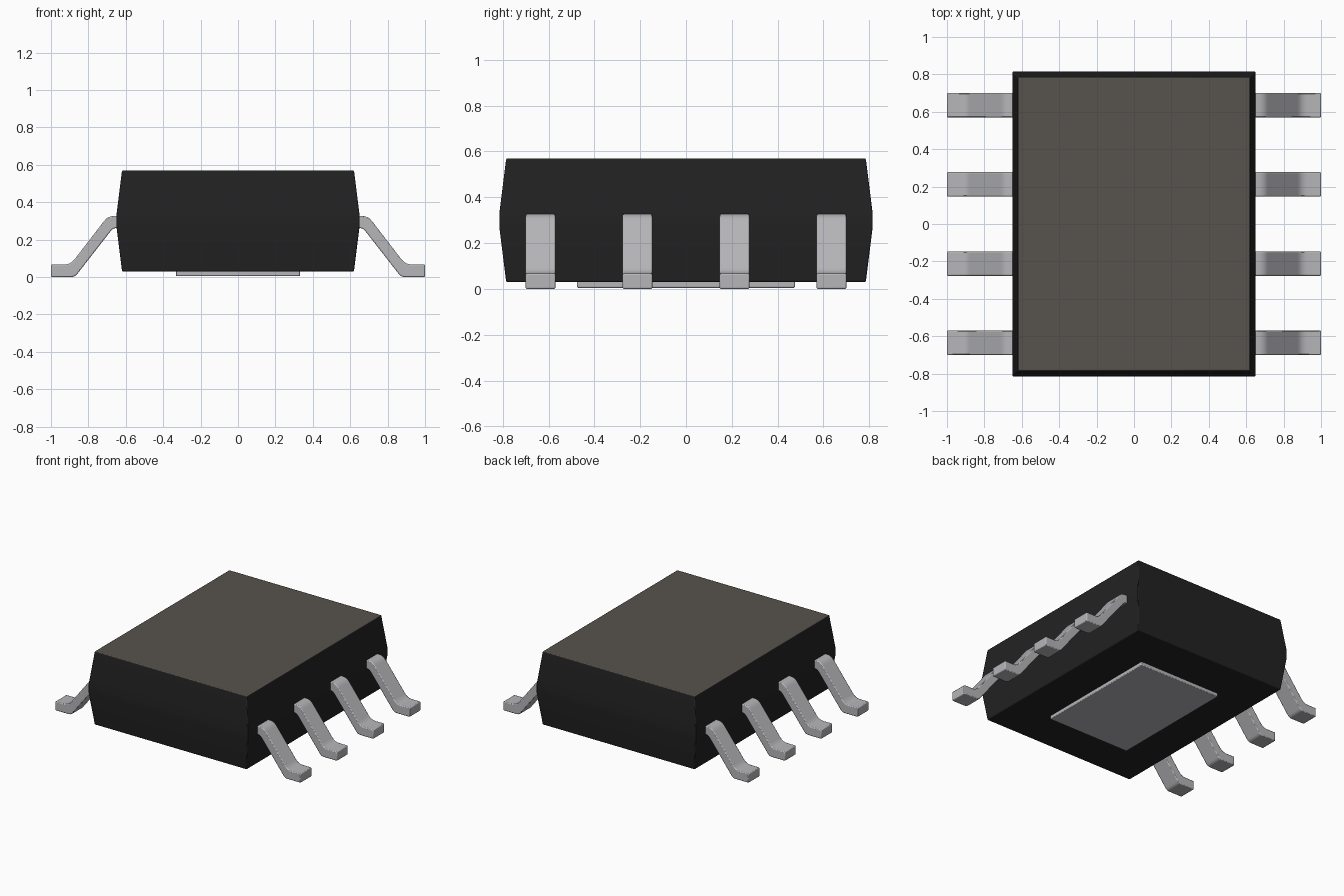
import bpy, bmesh, math
from mathutils import Vector

cube = bpy.data.objects.get("Cube")
if cube:
    bpy.data.objects.remove(cube, do_unlink=True)


def material(name, colour):
    m = bpy.data.materials.new(name)
    m.use_nodes = True
    m.diffuse_color = (*colour, 1)
    m.node_tree.nodes["Principled BSDF"].inputs["Base Color"].default_value = (*colour, 1)
    return m


black = material("black plastic", (0.016, 0.016, 0.016))
brown = material("brown grey top", (0.095, 0.085, 0.072))
metal = material("tinned metal", (0.47, 0.47, 0.49))


def finish(name, bm, mats, bevel=0, angle=40):
    bmesh.ops.recalc_face_normals(bm, faces=bm.faces[:])
    mesh = bpy.data.meshes.new(name)
    bm.to_mesh(mesh)
    bm.free()
    ob = bpy.data.objects.new(name, mesh)
    bpy.context.collection.objects.link(ob)
    for m in mats:
        mesh.materials.append(m)
    if bevel:
        mod = ob.modifiers.new("soft edges", "BEVEL")
        mod.width, mod.segments = bevel, 2
        mod.limit_method, mod.angle_limit = "ANGLE", math.radians(50)
    bpy.ops.object.select_all(action="DESELECT")
    ob.select_set(True)
    bpy.context.view_layer.objects.active = ob
    bpy.ops.object.shade_smooth_by_angle(angle=math.radians(angle))
    return ob


# Moulded body: rectangles stacked up, widest around the middle
bm = bmesh.new()
rings = []
for hx, hy, z in ((0.62, 0.785, 0.03), (0.65, 0.815, 0.27),
                  (0.65, 0.815, 0.33), (0.62, 0.785, 0.57)):
    rings.append([bm.verts.new((sx * hx, sy * hy, z))
                  for sx, sy in ((-1, -1), (1, -1), (1, 1), (-1, 1))])
bm.faces.new(rings[0])
top = bm.faces.new(rings[-1])
top.material_index = 1
for low, high in zip(rings, rings[1:]):
    for i in range(4):
        j = (i + 1) % 4
        bm.faces.new((low[i], low[j], high[j], high[i]))
finish("body", bm, [black, brown], bevel=0.006, angle=30)

# Thermal pad under the body
bm = bmesh.new()
bmesh.ops.create_cube(bm, size=1)
for v in bm.verts:
    v.co = Vector((v.co.x * 0.665, v.co.y * 0.95, 0.02 + v.co.z * 0.03))
finish("thermal_pad", bm, [metal], bevel=0.005)


def rounded(points, r=0.035, steps=4):
    """Round the inner corners of an open outline, keeping its ends."""
    pts = [Vector(p) for p in points]
    out = [pts[0]]
    for a, b, c in zip(pts, pts[1:], pts[2:]):
        p, q = b + (a - b).normalized() * r, b + (c - b).normalized() * r
        for i in range(steps + 1):
            t = i / steps
            out.append(p * (1 - t) ** 2 + b * 2 * t * (1 - t) + q * t * t)
    return out + [pts[-1]]


# Gull-wing leads: bent strip outline extruded across the lead width
upper = rounded(((0.62, 0.327), (0.695, 0.327), (0.895, 0.067), (1, 0.067)))
lower = rounded(((0.62, 0.262), (0.668, 0.262), (0.872, 0), (1, 0)), r=0.02)
for side, label in ((1, "left"), (-1, "right")):
    for n, y in enumerate((-0.635, -0.212, 0.212, 0.635), 1):
        bm = bmesh.new()
        edges = [[[bm.verts.new((side * p.x, y + w, p.y)) for p in line]
                  for line in (upper, lower)] for w in (-0.065, 0.065)]
        (u0, l0), (u1, l1) = edges
        for i in range(len(u0) - 1):
            for a, b in ((u0, u1), (l0, l1), (u0, l0), (u1, l1)):
                bm.faces.new((a[i], a[i + 1], b[i + 1], b[i]))
        for i in (0, -1):
            bm.faces.new((u0[i], u1[i], l1[i], l0[i]))
        finish(f"{label}_lead_{n}", bm, [metal], bevel=0.006)
